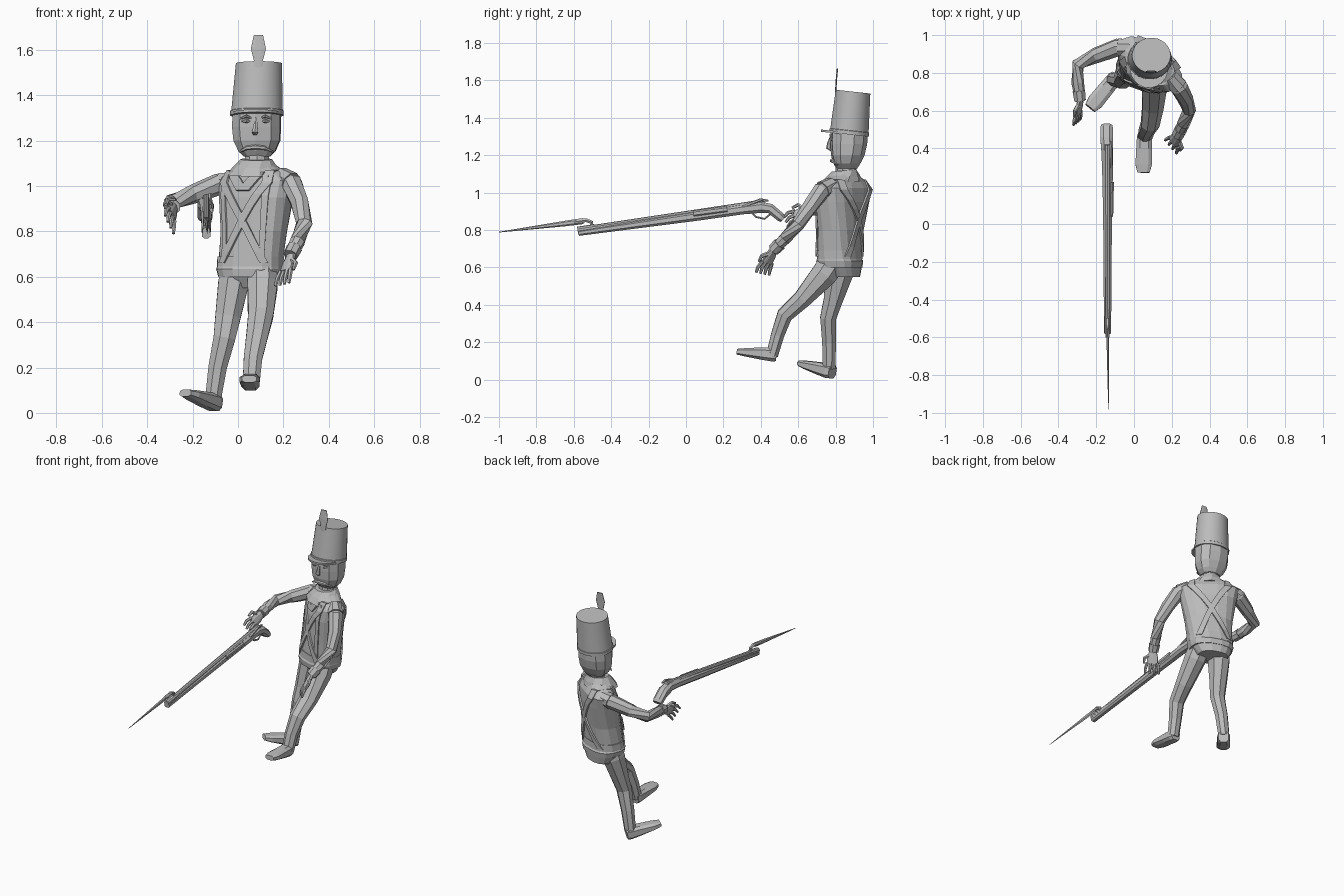
import bpy, bmesh, math
from mathutils import Vector

cube = bpy.data.objects.get("Cube")
if cube:
    bpy.data.objects.remove(cube)

mat = bpy.data.materials.new("plain_grey")
mat.use_nodes = True
GREY = (0.5, 0.5, 0.5, 1)
mat.diffuse_color = GREY
mat.node_tree.nodes["Principled BSDF"].inputs["Base Color"].default_value = GREY


def build(name, rings, cap=True, closed=True, smooth=0):
    """Skin a list of equally long point rings."""
    bm = bmesh.new()
    vs = [[bm.verts.new(p) for p in r] for r in rings]
    n = len(rings[0])
    for a, b in zip(vs, vs[1:]):
        for i in range(n if closed else n - 1):
            j = (i + 1) % n
            bm.faces.new((a[i], a[j], b[j], b[i]))
    if cap:
        bm.faces.new(vs[0][::-1])
        bm.faces.new(vs[-1])
    bmesh.ops.recalc_face_normals(bm, faces=bm.faces)
    me = bpy.data.meshes.new(name)
    bm.to_mesh(me)
    bm.free()
    me.materials.append(mat)
    ob = bpy.data.objects.new(name, me)
    bpy.context.collection.objects.link(ob)
    if smooth:
        bpy.ops.object.select_all(action='DESELECT')
        ob.select_set(True)
        bpy.context.view_layer.objects.active = ob
        bpy.ops.object.shade_smooth_by_angle(angle=math.radians(smooth))
    return ob


def oval(n, p):
    """Unit superellipse; a higher p is boxier."""
    for i in range(n):
        t = math.tau * (i + 0.5) / n
        yield [math.copysign(abs(v) ** (2 / p), v) for v in (math.cos(t), math.sin(t))]


def loft(name, secs, n=12, p=2.0, tilt=0.0, smooth=0):
    """Stack horizontal superellipses: x, y, z, half width, half depth, turn."""
    rings = []
    for x, y, z, a, b, turn in secs:
        c, s = math.cos(math.radians(turn)), math.sin(math.radians(turn))
        ring = []
        for u, v in oval(n, p):
            dy = v * b * c - u * a * s
            ring.append((x + u * a * c + v * b * s, y + dy, z + tilt * dy))
        rings.append(ring)
    return build(name, rings, smooth=smooth)


def tube(name, path, sizes, n=8, ref=(0, 0, 1), p=2.0):
    """Sweep a superellipse along a path; sizes are radii or (side, up) pairs."""
    pts = [Vector(q) for q in path]
    rings = []
    for i, q in enumerate(pts):
        d = (pts[min(i + 1, len(pts) - 1)] - pts[max(i - 1, 0)]).normalized()
        side = d.cross(Vector(ref)).normalized()
        up = side.cross(d)
        w, h = sizes[i] if isinstance(sizes[i], tuple) else (sizes[i], sizes[i])
        rings.append([q + side * w * u + up * h * v for u, v in oval(n, p)])
    return build(name, rings)


# Torso, turned more at the shoulders than at the hips
TORSO = [(.05, .84, .55, .1, .085, 20), (.05, .825, .61, .136, .108, 20),
         (.055, .82, .66, .143, .104, 22), (.07, .826, .8, .152, .104, 28),
         (.08, .838, .95, .18, .103, 35), (.085, .847, 1.025, .195, .092, 37),
         (.083, .847, 1.06, .15, .077, 37), (.083, .85, 1.1, .07, .062, 30)]
SHAPE = 2.5
loft("torso", TORSO, 16, SHAPE)
loft("jacket_hem", [(.052, .822, .6, .139, .112, 20), (.052, .822, .635, .149, .116, 20),
                    (.055, .82, .65, .145, .107, 21)], 16, SHAPE)
loft("belt", [(.053, .821, .645, .148, .11, 21), (.056, .821, .69, .149, .108, 23)], 16, SHAPE)


def on_torso(s, z, side, lift):
    """Point on the torso at width fraction s; side is 1 front, -1 back."""
    for lo, hi in zip(TORSO, TORSO[1:]):
        if lo[2] <= z <= hi[2]:
            f = (z - lo[2]) / (hi[2] - lo[2])
            x, y, z, a, b, turn = [l + (h - l) * f for l, h in zip(lo, hi)]
            break
    u, v = s * a, -side * (b * (1 - abs(s) ** SHAPE) ** (1 / SHAPE) + lift)
    c, k = math.cos(math.radians(turn)), math.sin(math.radians(turn))
    return (x + u * c + v * k, y + v * c - u * k, z)


def ribbon(name, stations, half, thick):
    """Cloth band on the torso; stations are (s, z, side)."""
    rings = [[on_torso(max(-.98, min(.98, s + q * half)), z, side, thick * .7)
              for q in (-1, 1)] for s, z, side in stations]
    ob = build(name, rings, cap=False, closed=False)
    mod = ob.modifiers.new("thickness", 'SOLIDIFY')
    mod.thickness = thick
    mod.offset = 0


# Crossed straps run over each shoulder to the opposite hip, and jacket edges
STEPS = 8
for label, sgn in (("right", -1), ("left", 1)):
    half = [(sgn * (.8 - 1.5 * i / STEPS), 1.065 - .405 * i / STEPS) for i in range(STEPS + 1)]
    ribbon(label + "_shoulder_strap",
           [(s, z, 1) for s, z in half[::-1]] + [(s, z, -1) for s, z in half], .12, .01)
    ribbon(label + "_jacket_edge",
           [(sgn * .62, .68 + .37 * i / STEPS, 1) for i in range(STEPS + 1)], .08, .007)

# Neck and collar
loft("neck", [(.083, .85, 1.05, .056, .056, 0), (.084, .858, 1.16, .056, .056, 0)], 10)
loft("collar", [(.073, .83, 1.05, .13, .108, 32), (.077, .837, 1.085, .1, .092, 28),
                (.08, .845, 1.118, .07, .07, 15)], 10, tilt=.08)
for label, s in (("right", -1), ("left", 1)):
    ribbon(label + "_lapel", [(s * .5, 1.06, 1), (s * .25, 1.03, 1), (s * .02, .98, 1)], .16, .01)

# Head
loft("head", [(.084, .86, 1.13, .06, .056, 4), (.084, .86, 1.155, .085, .072, 4),
              (.083, .865, 1.2, .106, .09, 4), (.082, .87, 1.26, .111, .099, 4),
              (.083, .872, 1.325, .109, .1, 4)], 10, 2.3)
tube("nose", [(.079, .775, 1.3), (.077, .765, 1.265), (.075, .762, 1.24), (.075, .775, 1.228)],
     [(.007, .006), (.01, .01), (.016, .014), (.01, .006)], 6, (0, 1, 0))
tube("upper_lip", [(.005, .805, 1.15), (.04, .787, 1.168), (.077, .78, 1.171),
                   (.115, .787, 1.168), (.155, .81, 1.15)], [.004, .01, .011, .01, .004], 6)
for label, x in (("right", .037), ("left", .12)):
    tube(label + "_eye", [(x - .02, .785, 1.285), (x, .777, 1.287), (x + .02, .785, 1.285)],
         [.003, .01, .003], 6)
    tube(label + "_brow", [(x - .027, .788, 1.297), (x, .772, 1.308), (x + .027, .784, 1.297)],
         [.004, .007, .004], 6)

# Tall hat with visor and plume
LEAN = -.11
loft("hat", [(.083, .872, 1.311, .118, .106, 0), (.083, .873, 1.331, .118, .106, 0),
             (.084, .874, 1.333, .114, .103, 0), (.092, .893, 1.54, .102, .093, 0)],
     28, 2, LEAN, smooth=30)
loft("visor", [(.08, .828, 1.314, .102, .108, 4), (.08, .828, 1.326, .102, .108, 4)], 20, 2, LEAN)
tube("plume", [(.09, .8, 1.5), (.09, .801, 1.555), (.09, .804, 1.605), (.09, .81, 1.665)],
     [(.02, .004), (.022, .004), (.036, .004), (.022, .004)], 8, (0, 1, 0))

# Arms
LEFT_ARM = [(.2, .77, 1.035), (.238, .725, 1.01), (.272, .662, .925), (.292, .602, .835),
            (.262, .53, .755), (.23, .465, .69)]
RIGHT_ARM = [(-.03, .935, 1.02), (-.085, .935, 1.008), (-.2, .893, .963), (-.296, .845, .927),
             (-.298, .75, .918), (-.285, .65, .905)]
for label, path in (("left", LEFT_ARM), ("right", RIGHT_ARM)):
    tube(label + "_arm", path, [.036, .048, .042, .036, .034, .026], 8, (.3, .5, .8))
    end, prev = Vector(path[-1]), Vector(path[-2])
    tube(label + "_cuff", [end.lerp(prev, .55), end.lerp(prev, .05)], [.036, .033], 8)
    a, b = Vector(path[0]), Vector(path[1])
    tube(label + "_shoulder_pad", [a.lerp(b, -.3), b.lerp(a, .1)], [.043, .051], 8)


def hand(label, wrist, aim, spread):
    """Palm with four bent fingers and a thumb."""
    w, d, s = Vector(wrist), Vector(aim).normalized(), Vector(spread).normalized()
    down = Vector((0, 0, -1))
    nrm = d.cross(s).normalized()
    tube(label + "_palm", [w - d * .02, w + d * .025, w + d * .07],
         [(.016, .022), (.015, .036), (.012, .038)], 8, s)
    for k in range(4):
        q = (k - 1.5) * .022
        base = w + d * .065 + s * q
        mid = base + (d + s * q * 8).normalized() * .04
        tip = mid + (d + down * .7 + s * q * 4).normalized() * .032
        tube(f"{label}_finger_{k + 1}", [base, mid, tip], [.011, .01, .007], 6, nrm)
    base = w + d * .02 - s * .025
    mid = base + (d * .6 - s).normalized() * .035
    tube(label + "_thumb", [base, mid, mid + d * .035], [.013, .011, .007], 6, nrm)


hand("left", (.23, .462, .685), (-.2, -.3, -.6), (-.6, .7, -.15))
hand("right", (-.285, .648, .903), (-.12, -.75, -.4), (.35, .25, -.8))

# Legs
DEPTH = (0, 1, 0)
tube("right_leg", [(-.005, .825, .64), (-.02, .82, .57), (-.045, .785, .42), (-.06, .76, .33),
                   (-.09, .765, .2), (-.11, .765, .06)],
     [(.07, .08), (.073, .08), (.06, .054), (.052, .046), (.044, .04), (.038, .036)], 8, DEPTH)
tube("left_leg", [(.105, .79, .64), (.108, .74, .565), (.1, .62, .43), (.085, .527, .345),
                  (.066, .49, .24), (.058, .46, .13)],
     [(.07, .08), (.072, .075), (.06, .052), (.052, .045), (.044, .038), (.04, .034)], 8, DEPTH)


# Feet
def foot(name, heel, toe):
    h, t = Vector(heel), Vector(toe)
    tube(name, [h, h.lerp(t, .1), h.lerp(t, .4), h.lerp(t, .8), t],
         [(.034, .037), (.042, .04), (.044, .034), (.046, .023), (.034, .016)], 8, p=3)


foot("right_foot", (-.093, .783, .042), (-.232, .614, .088))
foot("left_foot", (.056, .483, .134), (.05, .272, .15))

# Musket
GX = -.14
tube("musket_stock", [(GX, -.575, .784), (GX, .05, .874), (GX, .3, .91), (GX - .003, .4, .922),
                      (GX - .005, .45, .915), (GX - .005, .505, .87), (GX - .005, .52, .857)],
     [(.02, .016), (.025, .027), (.031, .028), (.033, .032), (.035, .028), (.035, .026),
      (.031, .02)], p=2.4)
tube("barrel", [(GX, -.58, .8), (GX, .42, .948)], [.015, .017], 10)
tube("trigger_guard", [(GX, .35, .895), (GX, .375, .87), (GX, .42, .86), (GX, .45, .885)],
     [.006] * 4, 6, (1, 0, 0))
tube("lock_plate", [(GX + .022, .04, .888), (GX + .026, .22, .912)], [(.009, .016)] * 2, 6)
tube("hammer", [(GX + .018, .3, .925), (GX + .018, .4, .962), (GX + .016, .44, .957)],
     [.01, .008, .005], 6)

# Bayonet
tube("bayonet_socket", [(GX, -.58, .8), (GX, -.49, .814)], [.018, .018], 10)
tube("bayonet_arm", [(GX, -.505, .81), (GX, -.505, .842), (GX, -.535, .853), (GX, -.6, .843)],
     [.009, .012, .012, .01], 6, (1, 0, 0))
tube("bayonet_blade", [(GX, -.55, .848), (GX + .002, -.64, .836), (GX + .005, -1, .789)],
     [(.008, .016), (.008, .015), (.001, .002)], 6)
